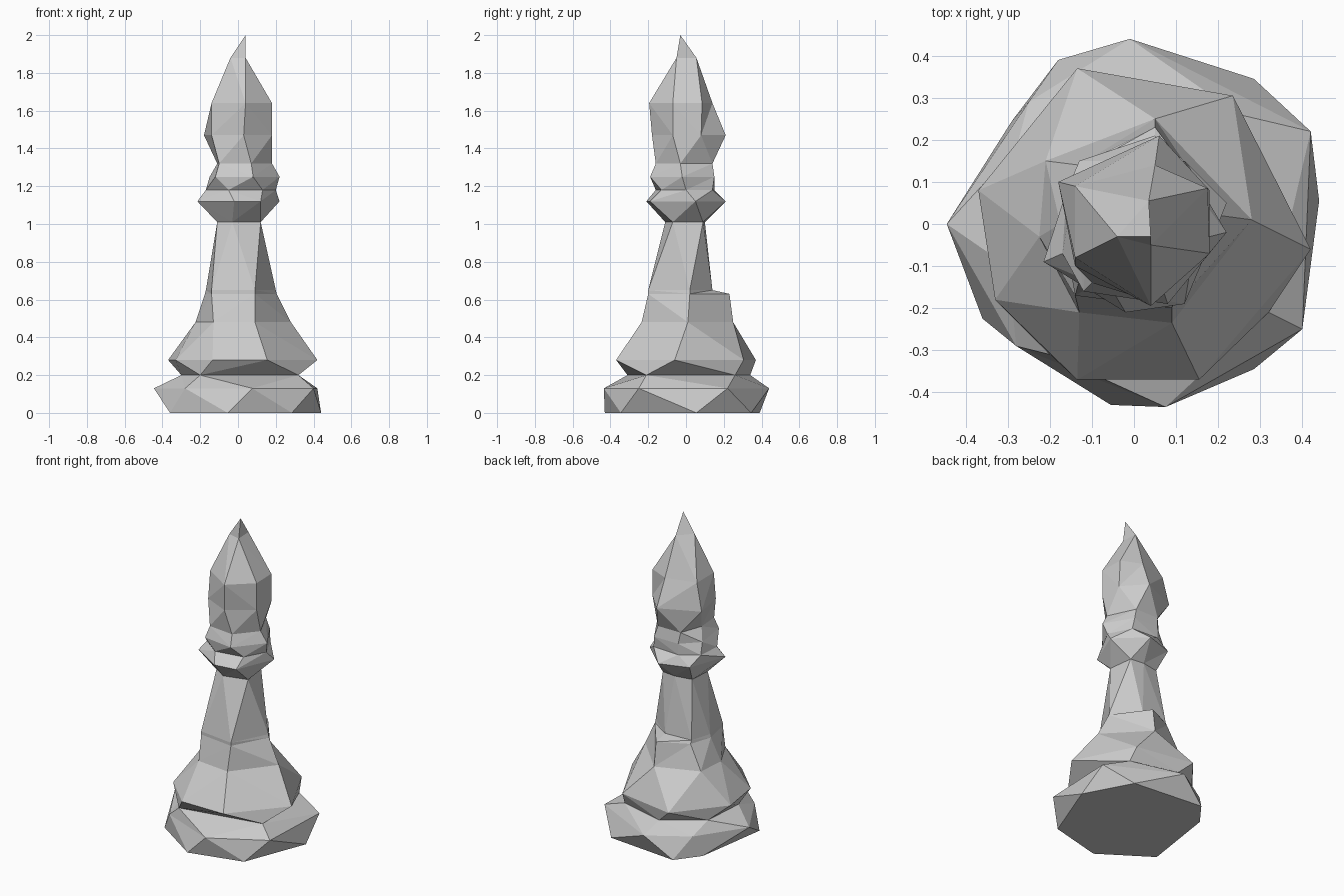
import bpy, bmesh, math

if "Cube" in bpy.data.objects:
    bpy.data.objects.remove(bpy.data.objects["Cube"])

TAU = 2 * math.pi


def angle(p):
    return math.atan2(p[1], p[0]) % TAU


def stitch(bm, a, b):
    """Triangulate the band between two rings, pairing corners by angle."""
    aa = [angle(v.co) for v in a]
    ba = [angle(v.co) for v in b]

    def gap(j):
        return abs((ba[j] - aa[0] + math.pi) % TAU - math.pi)
    k = min(range(len(b)), key=gap)
    b, ba = b[k:] + b[:k], ba[k:] + ba[:k]
    # unwrap angles so that both rings run upward from about the same start
    first = aa[0] + (ba[0] - aa[0] + math.pi) % TAU - math.pi
    ba = [first + (t - ba[0]) % TAU for t in ba]
    aa, ba = aa + [aa[0] + TAU], ba + [ba[0] + TAU]
    n, m, i, j = len(a), len(b), 0, 0
    while i < n or j < m:
        step_a = j == m or (i < n and abs(aa[i + 1] - ba[j]) <= abs(ba[j + 1] - aa[i]))
        if step_a:
            bm.faces.new((a[i % n], a[(i + 1) % n], b[j % m]))
            i += 1
        else:
            bm.faces.new((a[i % n], b[(j + 1) % m], b[j % m]))
            j += 1


def loft(name, sections, floor=False, tip=None):
    """Faceted skin through hand-cut cross-sections (height, corners)."""
    bm = bmesh.new()
    rings = [[bm.verts.new((x, y, z)) for x, y in sorted(pts, key=angle)]
             for z, pts in sections]
    for low, high in zip(rings, rings[1:]):
        stitch(bm, low, high)
    if floor:
        bm.faces.new(rings[0][::-1])
    if tip:
        top, apex = rings[-1], bm.verts.new(tip)
        for i, v in enumerate(top):
            bm.faces.new((v, top[(i + 1) % len(top)], apex))
    mesh = bpy.data.meshes.new(name)
    bm.to_mesh(mesh)
    bm.free()
    ob = bpy.data.objects.new(name, mesh)
    bpy.context.collection.objects.link(ob)
    return ob


# Sections shared where two parts meet
waist = (0.20, [(.32, -.21), (.25, .26), (-.05, .34), (-.28, .18), (-.3, -.1), (-.2, -.31)])
neck = (1.01, [(.12, -.07), (.1, .09), (.01, .1), (-.1, .08), (-.11, -.06), (-.03, -.11)])
chin = (1.32, [(.18, -.03), (.1, .14), (-.06, .14), (-.11, 0), (-.1, -.14), (.07, -.16)])

# Foot plate
loft("base", [
    (0.0, [(.44, .055), (.285, .345), (-.18, .39), (-.29, .245), (-.36, -.225),
           (-.055, -.43), (.285, -.345)]),
    (0.13, [(.42, .22), (-.01, .44), (-.25, .29), (-.445, 0), (-.28, -.29),
            (.075, -.435), (.4, -.25)]),
    waist], floor=True)

# Flared skirt rising into the stem, with a small ledge at the back
loft("body", [
    waist,
    (0.28, [(.42, -.06), (.235, .305), (-.135, .37), (-.37, .08), (-.33, -.18),
            (-.135, -.37), (.155, -.37)]),
    (0.48, [(.28, .01), (.05, .25), (-.21, .15), (-.225, -.03), (-.13, -.21), (.09, -.235)]),
    (0.63, [(.205, .02), (.05, .23), (-.13, .14), (-.175, 0), (-.14, -.17), (.09, -.2)]),
    (0.65, [(.2, .02), (.05, .14), (-.13, .13), (-.17, 0), (-.14, -.17), (.09, -.2)]),
    neck])

# Double collar
loft("collar", [
    neck,
    (1.12, [(.22, .05), (.05, .21), (-.13, .15), (-.215, -.09), (-.02, -.21), (.12, -.19)]),
    (1.18, [(.2, 0), (.13, .14), (-.05, .15), (-.16, .08), (-.17, -.07), (-.05, -.16),
            (.13, -.13)]),
    (1.25, [(.22, -.02), (.12, .15), (-.05, .15), (-.15, .05), (-.12, -.16), (.08, -.19)]),
    chin])

# Pointed head with the notch on its right side
loft("head", [
    chin,
    (1.47, [(.18, .08), (.06, .21), (-.18, .1), (-.14, -.1), (.03, -.18), (.18, -.07)]),
    (1.64, [(.175, .085), (.05, .14), (-.14, .09), (-.14, -.08), (.04, -.195), (.18, -.07)]),
    (1.88, [(.035, .055), (-.04, -.03), (.04, -.05)])],
    tip=(.04, -.03, 2.0))
